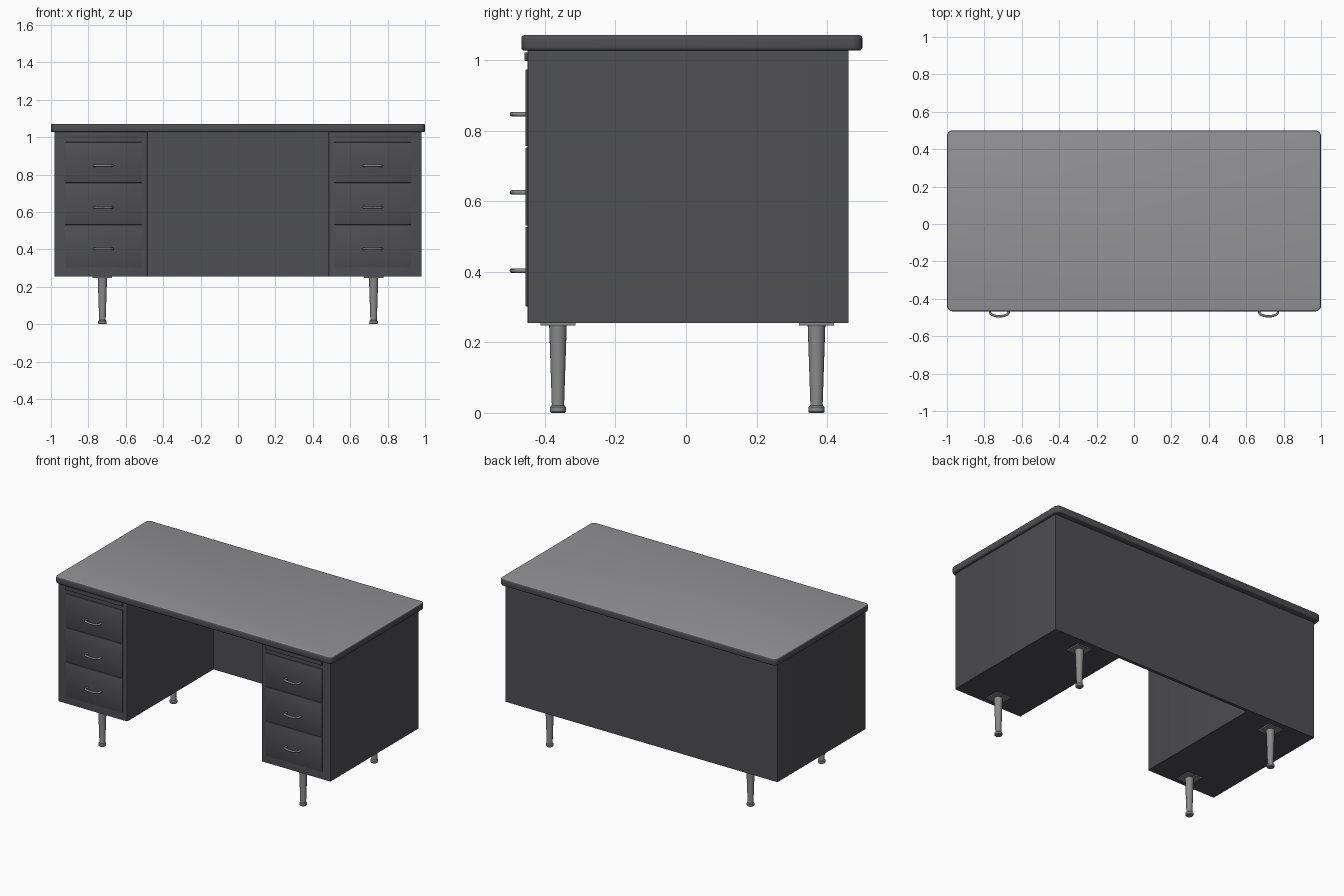
import bpy, bmesh, math

if "Cube" in bpy.data.objects:
    bpy.data.objects.remove(bpy.data.objects["Cube"])


def material(name, rgb):
    m = bpy.data.materials.new(name)
    m.diffuse_color = (*rgb, 1)
    m.use_nodes = True
    m.node_tree.nodes["Principled BSDF"].inputs["Base Color"].default_value = m.diffuse_color
    return m


BODY = material("charcoal paint", (0.078, 0.077, 0.084))
TOP = material("grey laminate", (0.29, 0.285, 0.295))
METAL = material("brushed metal", (0.25, 0.25, 0.25))


def finish(bm, name, mats, smooth=False):
    me = bpy.data.meshes.new(name)
    bmesh.ops.recalc_face_normals(bm, faces=bm.faces)
    bm.to_mesh(me)
    bm.free()
    for m in mats:
        me.materials.append(m)
    ob = bpy.data.objects.new(name, me)
    bpy.context.collection.objects.link(ob)
    if smooth:
        bpy.ops.object.select_all(action='DESELECT')
        ob.select_set(True)
        bpy.context.view_layer.objects.active = ob
        bpy.ops.object.shade_smooth_by_angle(angle=math.radians(35))
    return ob


def box_mesh(x0, x1, y0, y1, z0, z1):
    bm = bmesh.new()
    bmesh.ops.create_cube(bm, size=1)
    for v in bm.verts:
        v.co = ((x0 + x1) / 2 + v.co.x * (x1 - x0),
                (y0 + y1) / 2 + v.co.y * (y1 - y0),
                (z0 + z1) / 2 + v.co.z * (z1 - z0))
    return bm


def box(name, mat, *dims, bevel=0):
    bm = box_mesh(*dims)
    if bevel:
        bmesh.ops.bevel(bm, geom=bm.edges[:], offset=bevel, segments=2,
                        profile=0.5, affect='EDGES')
    return finish(bm, name, [mat], bevel > 0)


def lathe(name, profile, x, y, sides=20):
    bm = bmesh.new()
    rings = [[bm.verts.new((x + r * math.cos(2 * math.pi * i / sides),
                            y + r * math.sin(2 * math.pi * i / sides), z))
              for i in range(sides)] for r, z in profile]
    for a, b in zip(rings, rings[1:]):
        for i in range(sides):
            j = (i + 1) % sides
            bm.faces.new((a[i], a[j], b[j], b[i]))
    bm.faces.new(rings[0])
    bm.faces.new(rings[-1])
    return finish(bm, name, [METAL], True)


def handle(name, x, z):
    # bowed pull swept along a C-shaped path
    cu = bpy.data.curves.new(name, 'CURVE')
    cu.dimensions = '3D'
    cu.bevel_depth = 0.0065
    cu.bevel_resolution = 2
    cu.use_fill_caps = True
    half = [(0.049, -0.45), (0.05, -0.474), (0.044, -0.483), (0.03, -0.489), (0.015, -0.4925)]
    pts = [(-a, b) for a, b in half] + [(0, -0.4935)] + half[::-1]
    sp = cu.splines.new('POLY')
    sp.points.add(len(pts) - 1)
    for p, (a, b) in zip(sp.points, pts):
        p.co = (x + a, b, z, 1)
    ob = bpy.data.objects.new(name, cu)
    bpy.context.collection.objects.link(ob)
    cu.materials.append(METAL)
    bpy.ops.object.select_all(action='DESELECT')
    ob.select_set(True)
    bpy.context.view_layer.objects.active = ob
    bpy.ops.object.convert(target='MESH')
    bpy.ops.object.shade_smooth_by_angle(angle=math.radians(50))


# desktop: rounded corners, softened rim, laminate on the upper face
bm = box_mesh(-1, 1, -0.467, 0.5, 1.027, 1.071)
upright = [e for e in bm.edges if abs(e.verts[0].co.z - e.verts[1].co.z) > 0.01]
bmesh.ops.bevel(bm, geom=upright, offset=0.03, segments=5, profile=0.5, affect='EDGES')
rim = [e for e in bm.edges if abs(e.verts[0].co.z - e.verts[1].co.z) < 0.001]
bmesh.ops.bevel(bm, geom=rim, offset=0.009, segments=3, profile=0.5, affect='EDGES')
bm.normal_update()
for f in bm.faces:
    f.material_index = 1 if f.normal.z > 0.8 else 0
finish(bm, "desktop", [BODY, TOP], True)

# modesty panel closing the back of the kneehole
box("back_panel", BODY, -0.49, 0.49, 0.44, 0.46, 0.255, 1.03)

for side, s in (("left", -1), ("right", 1)):
    xa, xb = sorted((s * 0.485, s * 0.982))
    cx = s * 0.72
    # pedestal with softened front uprights
    bm = box_mesh(xa, xb, -0.45, 0.46, 0.255, 1.03)
    front = [e for e in bm.edges if all(v.co.y < 0 for v in e.verts)
             and abs(e.verts[0].co.z - e.verts[1].co.z) > 0.1]
    bmesh.ops.bevel(bm, geom=front, offset=0.006, segments=2, profile=0.5, affect='EDGES')
    finish(bm, side + "_pedestal", [BODY], True)
    # pull-out writing board
    box(side + "_writing_board", BODY, cx - 0.205, cx + 0.205, -0.458, -0.4, 0.998, 1.022, bevel=0.002)
    # drawers and pulls
    for n, (z0, z1, hz) in enumerate(((0.302, 0.527, 0.403), (0.531, 0.752, 0.625), (0.756, 0.973, 0.847)), 1):
        box(f"{side}_drawer_{n}", BODY, cx - 0.205, cx + 0.205, -0.455, -0.44, z0, z1, bevel=0.002)
        handle(f"{side}_drawer_pull_{n}", cx, hz)
    # tapered legs with mounting plates
    for end, y in (("front", -0.363), ("back", 0.37)):
        lx = s * 0.725
        box(f"{side}_{end}_leg_plate", METAL, lx - 0.052, lx + 0.052, y - 0.05, y + 0.05, 0.248, 0.256)
        lathe(f"{side}_{end}_leg",
              [(0.019, 0), (0.023, 0.004), (0.023, 0.016), (0.018, 0.021), (0.0175, 0.025), (0.025, 0.25)],
              lx, y)
